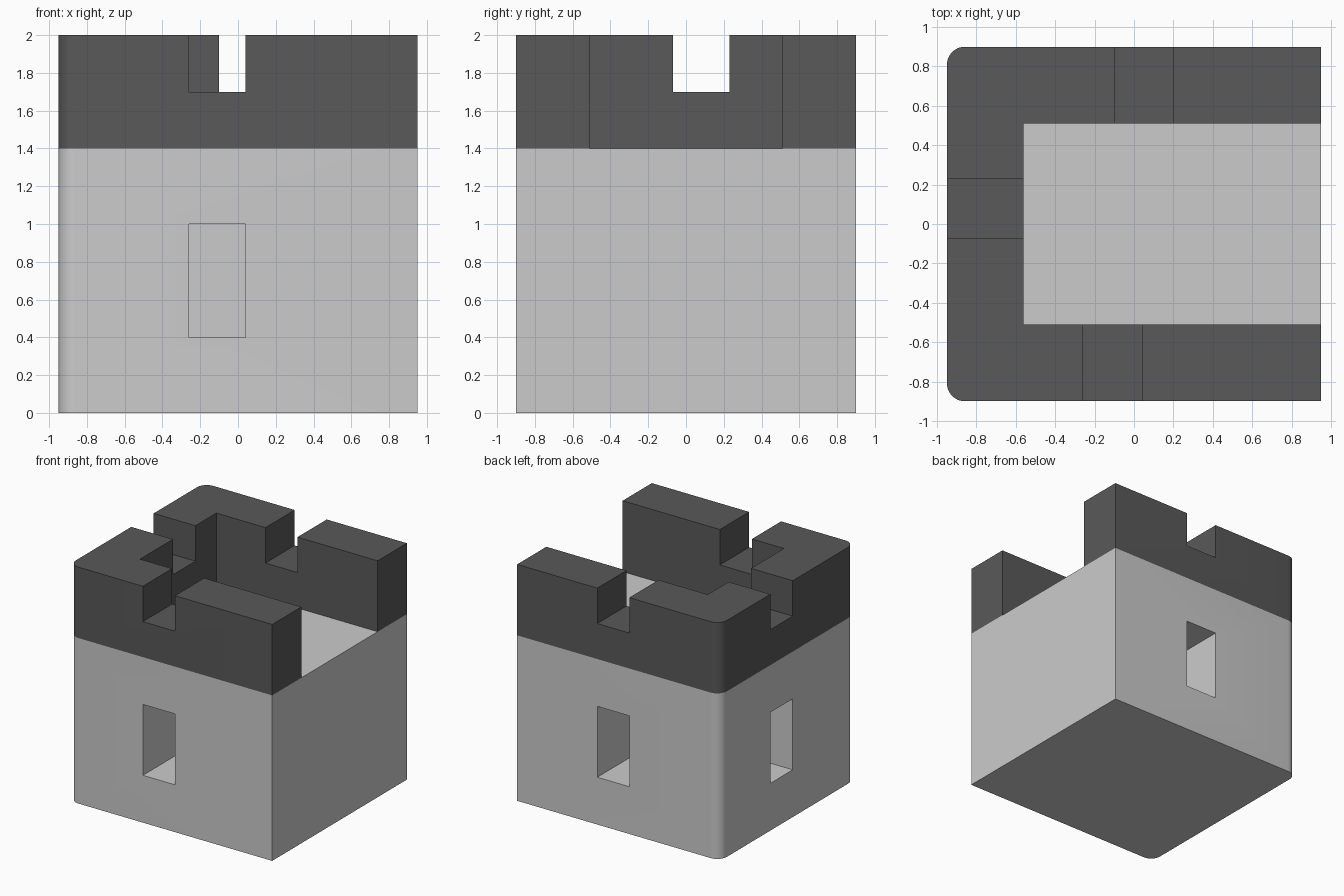
import bpy, bmesh, math

if "Cube" in bpy.data.objects:
    bpy.data.objects.remove(bpy.data.objects["Cube"])

HX, HY, R = 0.95, 0.90, 0.09      # half sizes and corner radius
IN_X, IN_Y = -0.56, 0.51          # inner edge of the parapet
SEG = 8


def arc(cx, cy, start):
    """Quarter circle, counter-clockwise."""
    return [(cx + R * math.cos(start + i / SEG * math.pi / 2),
             cy + R * math.sin(start + i / SEG * math.pi / 2)) for i in range(SEG + 1)]


def extrude(name, profile, z0, z1):
    """Closed prism from a flat profile."""
    bm = bmesh.new()
    face = bm.faces.new([bm.verts.new((x, y, z0)) for x, y in profile])
    top = bmesh.ops.extrude_face_region(bm, geom=[face], use_keep_orig=True)
    bmesh.ops.translate(bm, vec=(0, 0, z1 - z0),
                        verts=[g for g in top["geom"] if isinstance(g, bmesh.types.BMVert)])
    bmesh.ops.recalc_face_normals(bm, faces=bm.faces)
    mesh = bpy.data.meshes.new(name)
    bm.to_mesh(mesh)
    bm.free()
    obj = bpy.data.objects.new(name, mesh)
    bpy.context.collection.objects.link(obj)
    return obj


def cut(target, x0, x1, y0, y1, z0, z1):
    """Subtract a box and discard the cutter."""
    cutter = extrude("cutter", [(x0, y0), (x1, y0), (x1, y1), (x0, y1)], z0, z1)
    cutter.hide_render = True
    mod = target.modifiers.new("cut", 'BOOLEAN')
    mod.operation, mod.solver, mod.object = 'DIFFERENCE', 'EXACT', cutter
    bpy.context.view_layer.objects.active = target
    bpy.ops.object.modifier_apply(modifier=mod.name)
    bpy.data.objects.remove(cutter)


def smooth(obj):
    bpy.ops.object.select_all(action='DESELECT')
    obj.select_set(True)
    bpy.context.view_layer.objects.active = obj
    bpy.ops.object.shade_smooth_by_angle(angle=math.radians(30))


# Outline shared by both parts: the two left corners are rounded
left_side = arc(-HX + R, HY - R, math.pi / 2) + arc(-HX + R, -HY + R, math.pi)
outline = [(HX, HY)] + left_side + [(HX, -HY)]

tower_body = extrude("tower_body", outline, 0, 1.4)
parapet = extrude("parapet", outline + [(HX, -IN_Y), (IN_X, -IN_Y), (IN_X, IN_Y), (HX, IN_Y)],
                  1.4, 2.0)

# Each window recess lines up with the notch above it
DEPTH, OUT = 0.45, 0.1
for x0, x1, y0, y1 in (
        (-0.26, 0.04, -HY - OUT, -HY + DEPTH),    # front
        (-0.10, 0.20, HY - DEPTH, HY + OUT),      # back
        (-HX - OUT, -HX + DEPTH, -0.07, 0.23)):   # left
    cut(tower_body, x0, x1, y0, y1, 0.4, 1.0)
    cut(parapet, x0, x1, y0, y1, 1.7, 2.1)

dark = bpy.data.materials.new("dark_stone")
dark.diffuse_color = (0.1, 0.1, 0.1, 1)
dark.use_nodes = True
dark.node_tree.nodes["Principled BSDF"].inputs["Base Color"].default_value = dark.diffuse_color
parapet.data.materials.clear()
parapet.data.materials.append(dark)
for p in parapet.data.polygons:
    p.material_index = 0

smooth(tower_body)
smooth(parapet)
